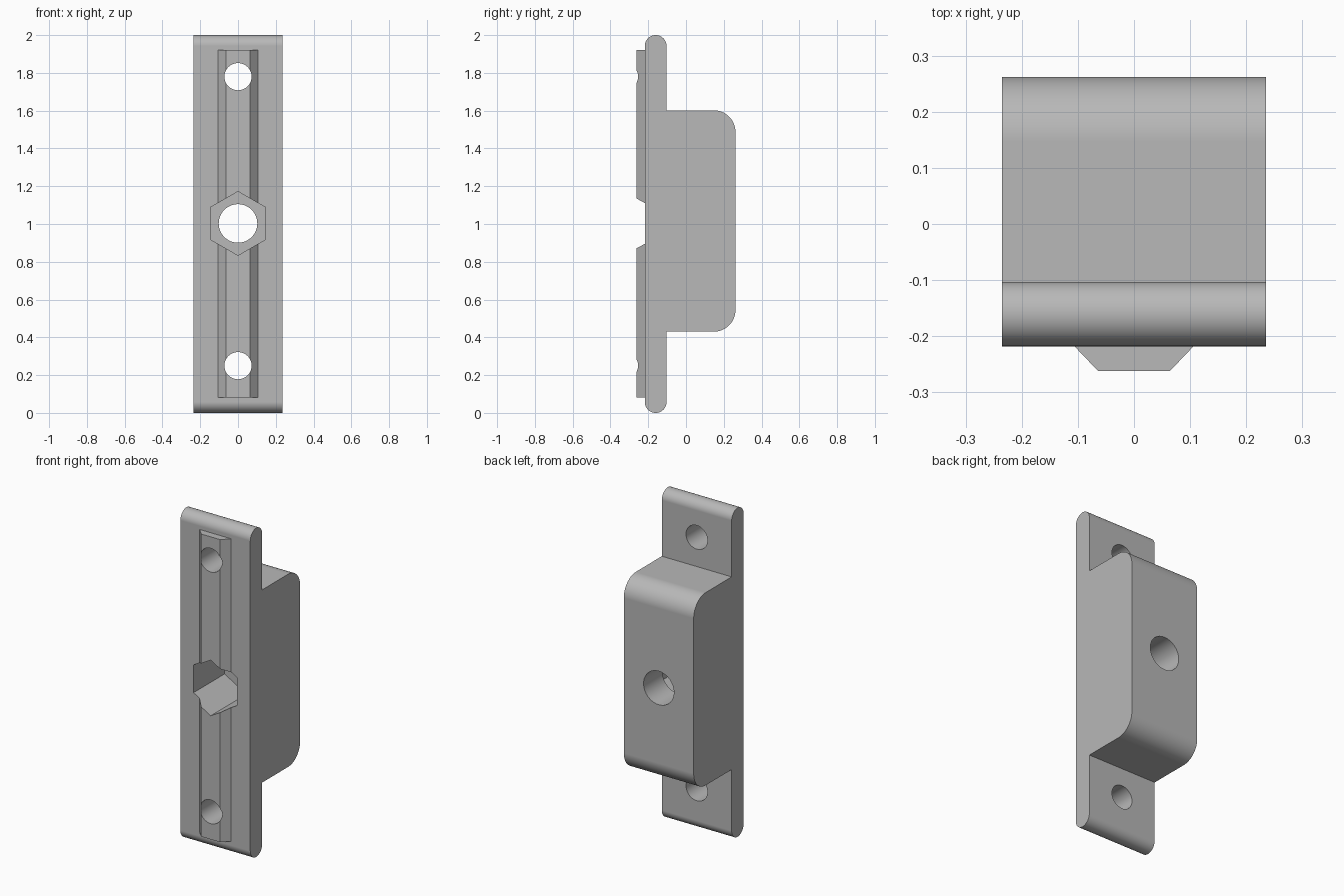
import bpy, bmesh
from math import sin, cos, pi
from mathutils import Matrix

cube = bpy.data.objects.get("Cube")
if cube:
    bpy.data.objects.remove(cube, do_unlink=True)

grey = bpy.data.materials.new("plain grey")
grey.use_nodes = True
colour = (0.48, 0.48, 0.48, 1)
grey.diffuse_color = colour
grey.node_tree.nodes["Principled BSDF"].inputs["Base Color"].default_value = colour

HALF_WIDTH = 0.235
FRONT, PLATE_BACK, BACK = -0.218, -0.103, 0.262
MID_Z = 1.003


def finish(name, bm):
    bmesh.ops.recalc_face_normals(bm, faces=bm.faces)
    mesh = bpy.data.meshes.new(name)
    bm.to_mesh(mesh)
    bm.free()
    mesh.materials.append(grey)
    obj = bpy.data.objects.new(name, mesh)
    bpy.context.collection.objects.link(obj)
    return obj


def extrude(name, points, shift):
    """Solid made by sweeping a closed outline along a vector."""
    bm = bmesh.new()
    face = bm.faces.new([bm.verts.new(p) for p in points])
    swept = bmesh.ops.extrude_face_region(bm, geom=[face], use_keep_orig=True)
    verts = [v for v in swept["geom"] if isinstance(v, bmesh.types.BMVert)]
    bmesh.ops.translate(bm, verts=verts, vec=shift)
    return finish(name, bm)


def arc(y, z, radius, start, end, steps):
    """Outline points of an arc in the side plane."""
    angles = [start + (end - start) * i / steps for i in range(steps + 1)]
    return [(-HALF_WIDTH, y + radius * cos(a), z + radius * sin(a)) for a in angles]


def bore(radius, z, y0, y1, sides=64):
    """Cutter running front to back, with a corner pointing up."""
    ring = [2 * pi * i / sides for i in range(sides)]
    cutter = extrude("cutter", [(radius * sin(a), y0, z + radius * cos(a)) for a in ring],
                     (0, y1 - y0, 0))
    cutter.hide_render = True
    return cutter


# Mounting plate with round ends and housing with rounded back corners
end_r = (PLATE_BACK - FRONT) / 2
end_y = FRONT + end_r
low, high, fillet = 0.43, 1.602, 0.115
outline = arc(end_y, end_r, end_r, -pi, 0, 24)
outline += [(-HALF_WIDTH, PLATE_BACK, low)]
outline += arc(BACK - fillet, low + fillet, fillet, -pi / 2, 0, 16)
outline += arc(BACK - fillet, high - fillet, fillet, 0, pi / 2, 16)
outline += [(-HALF_WIDTH, PLATE_BACK, high)]
outline += arc(end_y, 2 - end_r, end_r, 0, pi, 24)
body = extrude("plate_and_housing", outline, (2 * HALF_WIDTH, 0, 0))

# Bevelled rail on the front
rail = extrude("front_rail", [(-0.106, FRONT, 0.082), (-0.064, -0.262, 0.082),
                              (0.064, -0.262, 0.082), (0.106, FRONT, 0.082)], (0, 0, 1.84))

# Screw holes, centre bore and six-sided nut pocket
cutters = [bore(0.072, z, -0.5, 0.5) for z in (0.25, 1.78)]
cutters += [bore(0.102, MID_Z, -0.5, 0.5), bore(0.169, MID_Z, -0.5, 0.08, sides=6)]

for obj in (body, rail):
    for cutter in cutters:
        mod = obj.modifiers.new("hole", 'BOOLEAN')
        mod.operation = 'DIFFERENCE'
        mod.solver = 'EXACT'
        mod.object = cutter
    graph = bpy.context.evaluated_depsgraph_get()
    cut_mesh = bpy.data.meshes.new_from_object(obj.evaluated_get(graph))
    obj.modifiers.clear()
    obj.data = cut_mesh
    cut_mesh.name = obj.name

for cutter in cutters:
    bpy.data.objects.remove(cutter, do_unlink=True)

# Smooth the curved parts and keep the flat faces flat
for obj in (body, rail):
    bpy.ops.object.select_all(action='DESELECT')
    obj.select_set(True)
    bpy.context.view_layer.objects.active = obj
    bpy.ops.object.shade_smooth_by_angle(angle=pi / 6)
    mod = obj.modifiers.new("flat faces", 'WEIGHTED_NORMAL')
    mod.keep_sharp = True
